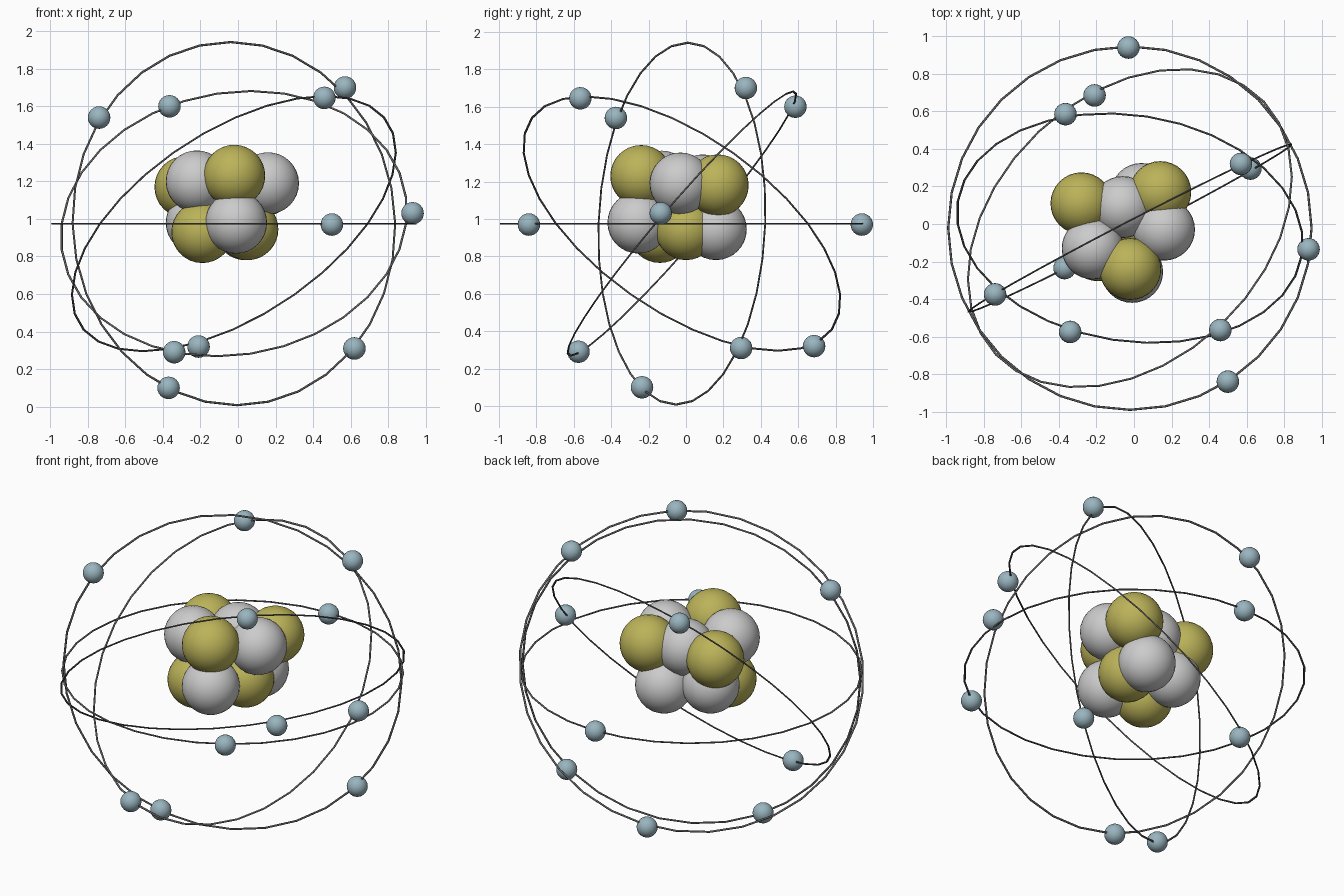
import bpy
from math import pi
from mathutils import Vector, Matrix

if "Cube" in bpy.data.objects:
    bpy.data.objects.remove(bpy.data.objects["Cube"])

CENTRE = Vector((-0.022, -0.022, 0.975))


def material(name, rgb):
    m = bpy.data.materials.new(name)
    m.diffuse_color = (*rgb, 1)
    m.use_nodes = True
    m.node_tree.nodes["Principled BSDF"].inputs["Base Color"].default_value = m.diffuse_color
    return m


gold = material("gold", (0.50, 0.45, 0.10))
blue = material("pale_blue", (0.32, 0.46, 0.52))
dark = material("dark_grey", (0.12, 0.12, 0.12))


def ball(name, pos, radius, mat=None, segs=32):
    bpy.ops.mesh.primitive_uv_sphere_add(segments=segs, ring_count=segs // 2,
                                         radius=radius, location=pos)
    ob = bpy.context.object
    ob.name = name
    if mat:
        ob.data.materials.append(mat)
    bpy.ops.object.shade_smooth()


def orbit(name, radius, normal):
    # thin, slightly flattened ring turned to face along its normal
    bpy.ops.mesh.primitive_torus_add(major_segments=32, minor_segments=8,
                                     major_radius=radius, minor_radius=0.006)
    ob = bpy.context.object
    ob.name = name
    ob.data.materials.append(dark)
    turn = Vector(normal).to_track_quat('Z', 'Y').to_matrix().to_4x4()
    ob.data.transform(Matrix.Translation(CENTRE) @ turn @ Matrix.Diagonal((1, 1, 0.75, 1)))
    bpy.ops.object.shade_smooth_by_angle(angle=pi / 3)


# orbit rings, each with its electrons
orbits = [
    ("flat_orbit", 0.968, (0, 0, 1),
     [(0.50, -0.84, 0.97), (-0.03, 0.94, 0.97)]),
    ("upright_orbit", 0.968, (-0.46, 0.887, -0.037),
     [(0.57, 0.32, 1.70), (-0.74, -0.375, 1.54), (-0.37, -0.235, 0.10), (0.62, 0.295, 0.31)]),
    ("diagonal_orbit", 0.928, (-0.116, -0.752, 0.648),
     [(0.93, -0.135, 1.03), (-0.365, 0.585, 1.60), (-0.34, -0.575, 0.29)]),
    ("tilted_orbit", 0.981, (-0.475, 0.503, 0.72),
     [(0.46, -0.565, 1.645), (-0.21, 0.685, 0.32)]),
]
for name, radius, normal, electrons in orbits:
    orbit(name, radius, normal)
    for i, pos in enumerate(electrons):
        ball(f"{name}_electron_{i + 1}", pos, 0.06, blue, 24)

# nucleus: gold protons and grey neutrons packed together
protons = [(-0.02, -0.24, 1.23), (-0.28, 0.11, 1.17), (0.14, 0.17, 1.18),
           (-0.19, -0.14, 0.93), (0.05, 0.0, 0.945)]
neutrons = [(-0.01, -0.255, 0.98), (-0.22, -0.13, 1.20), (0.16, -0.03, 1.19),
            (0.04, 0.16, 0.945), (-0.22, 0.07, 0.98), (-0.06, 0.09, 1.18)]
for i, pos in enumerate(protons):
    ball(f"proton_{i + 1}", pos, 0.165, gold)
for i, pos in enumerate(neutrons):
    ball(f"neutron_{i + 1}", pos, 0.165)
